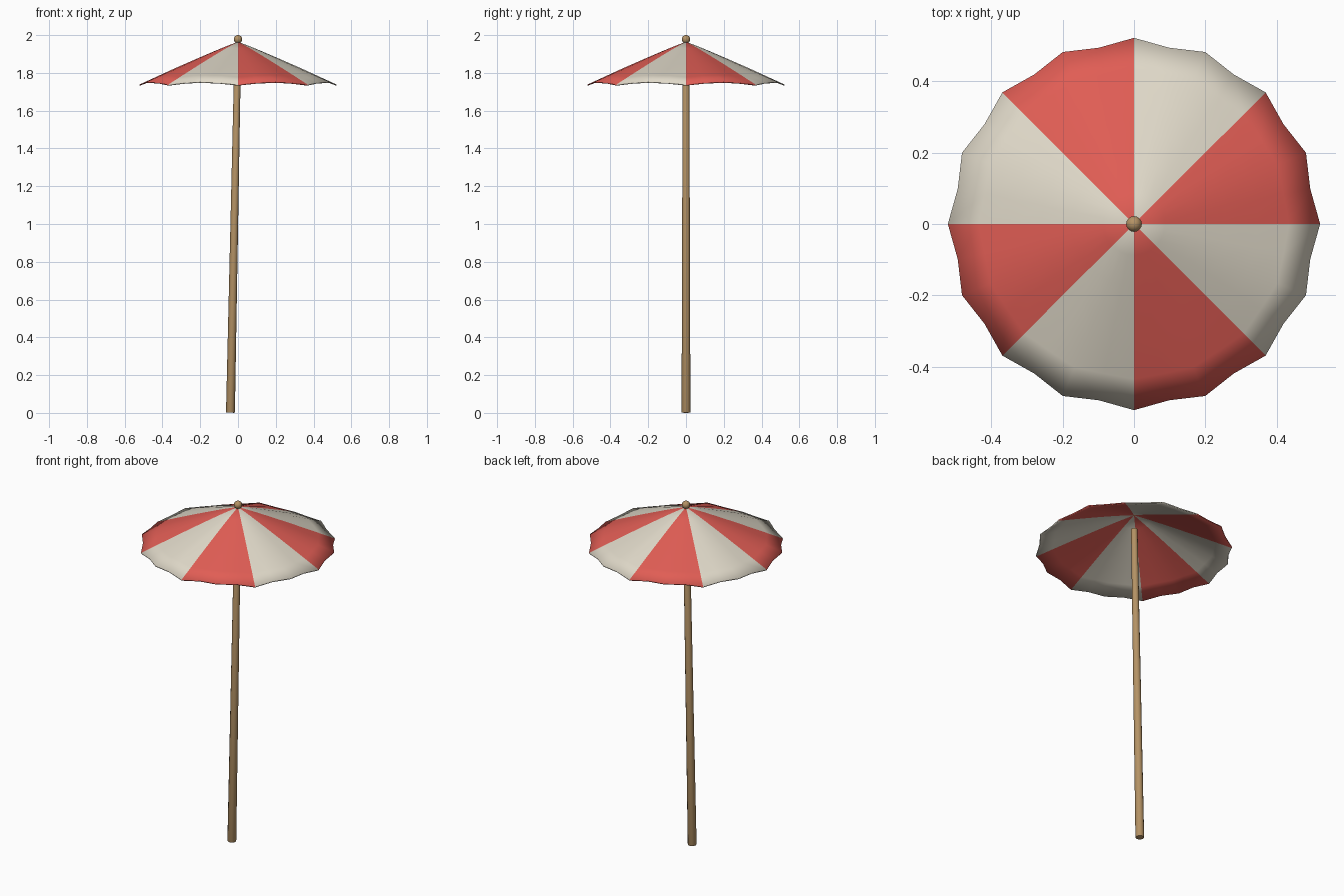
import bpy, bmesh, math
from mathutils import Vector

cube = bpy.data.objects.get("Cube")
if cube:
    bpy.data.objects.remove(cube, do_unlink=True)


def material(name, rgb):
    m = bpy.data.materials.new(name)
    m.use_nodes = True
    m.diffuse_color = (*rgb, 1)
    m.node_tree.nodes["Principled BSDF"].inputs["Base Color"].default_value = (*rgb, 1)
    return m


red = material("red fabric", (0.75, 0.11, 0.09))
cream = material("cream fabric", (0.74, 0.69, 0.58))
wood = material("wood", (0.46, 0.29, 0.13))


def make_object(name, bm, mats, angle):
    mesh = bpy.data.meshes.new(name)
    bmesh.ops.recalc_face_normals(bm, faces=bm.faces)
    bm.to_mesh(mesh)
    bm.free()
    ob = bpy.data.objects.new(name, mesh)
    bpy.context.collection.objects.link(ob)
    for m in mats:
        mesh.materials.append(m)
    bpy.ops.object.select_all(action="DESELECT")
    ob.select_set(True)
    bpy.context.view_layer.objects.active = ob
    bpy.ops.object.shade_smooth_by_angle(angle=math.radians(angle))
    return ob


# Canopy: eight panels, scalloped rim, raised a little between the ribs
PANELS, STEPS, RINGS = 8, 4, 6
APEX, RIM = 1.965, 1.738
count = PANELS * STEPS
bm = bmesh.new()
apex = bm.verts.new((0, 0, APEX))
rings = []
for r in range(1, RINGS + 1):
    t = r / RINGS
    ring = []
    for i in range(count):
        a = math.tau * i / count
        radius = t * (0.522 - 0.018 * (i % 2) * t ** 4)
        lift = 0.015 * math.sin(math.pi * (i % STEPS) / STEPS) * t ** 2
        z = APEX - (APEX - RIM) * t ** 1.06 + lift
        ring.append(bm.verts.new((radius * math.cos(a), radius * math.sin(a), z)))
    rings.append(ring)
for i in range(count):
    j = (i + 1) % count
    faces = [bm.faces.new((apex, rings[0][i], rings[0][j]))]
    for inner, outer in zip(rings, rings[1:]):
        faces.append(bm.faces.new((inner[i], outer[i], outer[j], inner[j])))
    for f in faces:
        f.material_index = (i // STEPS) % 2
canopy = make_object("canopy", bm, [red, cream], 40)
cloth = canopy.modifiers.new("cloth thickness", "SOLIDIFY")
cloth.thickness = 0.006
cloth.offset = -1

# Pole: leaning, tapered, with softened ends
foot, top = Vector((-0.04, 0, 0.001)), Vector((-0.002, 0, 1.875))
axis = top - foot
bm = bmesh.new()
bmesh.ops.create_cone(bm, cap_ends=True, segments=12, radius1=0.0235,
                      radius2=0.0175, depth=axis.length)
rims = [e for e in bm.edges if abs(e.verts[0].co.z - e.verts[1].co.z) < 0.01]
bmesh.ops.bevel(bm, geom=rims, offset=0.004, segments=2, affect="EDGES", profile=0.5)
pole = make_object("pole", bm, [wood], 40)
pole.rotation_euler = axis.to_track_quat("Z", "Y").to_euler()
pole.location = (foot + top) / 2

# Knob on the tip
bm = bmesh.new()
bmesh.ops.create_uvsphere(bm, u_segments=16, v_segments=10, radius=0.022)
knob = make_object("tip_knob", bm, [wood], 60)
knob.location = (0, 0, 1.978)
